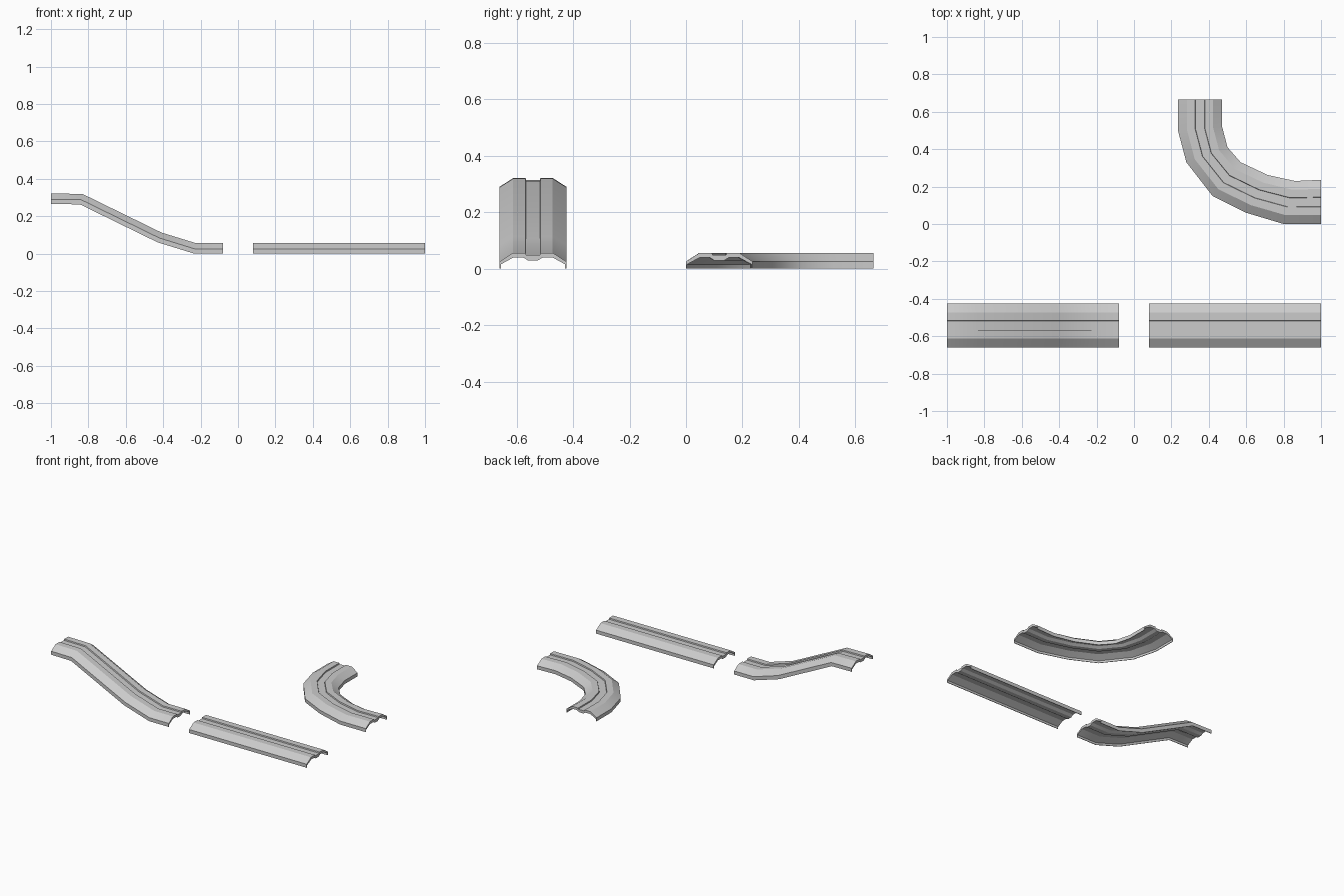
import bpy
import bmesh
import math
from mathutils import Vector

cube = bpy.data.objects.get("Cube")
if cube:
    bpy.data.objects.remove(cube, do_unlink=True)

metal = bpy.data.materials.new("light_grey")
metal.use_nodes = True
GREY = (0.6, 0.6, 0.6, 1)
metal.diffuse_color = GREY
metal.node_tree.nodes["Principled BSDF"].inputs["Base Color"].default_value = GREY

# Half cross-section of the channelled shell: (across, height)
HALF_W = 0.118
TOP = [(-HALF_W, 0), (-HALF_W, 0.025), (-0.07, 0.056), (-0.026, 0.056), (-0.024, 0.048)]
UNDER = [(-0.016, 0.028), (-0.034, 0.039), (-0.07, 0.039), (-0.114, 0.015), (-0.114, 0)]


def mirrored(points):
    return [(-u, z) for u, z in reversed(points)]


PROFILE = TOP + mirrored(TOP) + mirrored(UNDER[::1])[::1] + UNDER


def sweep(name, stations):
    """Loft the profile through stations of (origin, across, up)."""
    bm = bmesh.new()
    rings = [[bm.verts.new(o + side * u + up * z) for u, z in PROFILE]
             for o, side, up in stations]
    n = len(PROFILE)
    for a, b in zip(rings, rings[1:]):
        for i in range(n):
            j = (i + 1) % n
            bm.faces.new((a[i], a[j], b[j], b[i]))
    bm.faces.new(rings[0])
    bm.faces.new(rings[-1][::-1])
    bmesh.ops.recalc_face_normals(bm, faces=bm.faces)
    mesh = bpy.data.meshes.new(name)
    bm.to_mesh(mesh)
    bm.free()
    mesh.materials.append(metal)
    obj = bpy.data.objects.new(name, mesh)
    bpy.context.collection.objects.link(obj)
    bpy.ops.object.select_all(action="DESELECT")
    obj.select_set(True)
    bpy.context.view_layer.objects.active = obj
    bpy.ops.object.shade_smooth_by_angle(angle=math.radians(28))


def side_path(points, y):
    """Stations along an x-z path, with mitred joints."""
    pts = [Vector((x, y, z)) for x, z in points]
    dirs = [(b - a).normalized() for a, b in zip(pts, pts[1:])]
    across = Vector((0, 1, 0))
    stations = []
    for p, d0, d1 in zip(pts, dirs[:1] + dirs, dirs + dirs[-1:]):
        tangent = (d0 + d1).normalized()
        up = tangent.cross(across) / tangent.dot(d0)
        stations.append((p, across, up))
    return stations


# Straight section
sweep("straight_track", side_path([(0.08, 0), (1, 0)], -0.542))

# Sloping section
sweep("ramp_track", side_path(
    [(-1, 0.265), (-0.845, 0.263), (-0.43, 0.06), (-0.235, 0), (-0.08, 0)], -0.542))

# Quarter-turn section, between its outer and inner edges
OUTER = [(1, 0), (0.8, 0), (0.6, 0.06), (0.42, 0.15), (0.28, 0.33), (0.235, 0.5), (0.235, 0.665)]
INNER = [(1, 0.236), (0.86, 0.23), (0.715, 0.262), (0.57, 0.33), (0.5, 0.41), (0.471, 0.52), (0.471, 0.665)]
turn = []
for a, b in zip(OUTER, INNER):
    a, b = Vector((*a, 0)), Vector((*b, 0))
    turn.append(((a + b) / 2, (b - a) / (2 * HALF_W), Vector((0, 0, 1))))
sweep("curved_track", turn)
